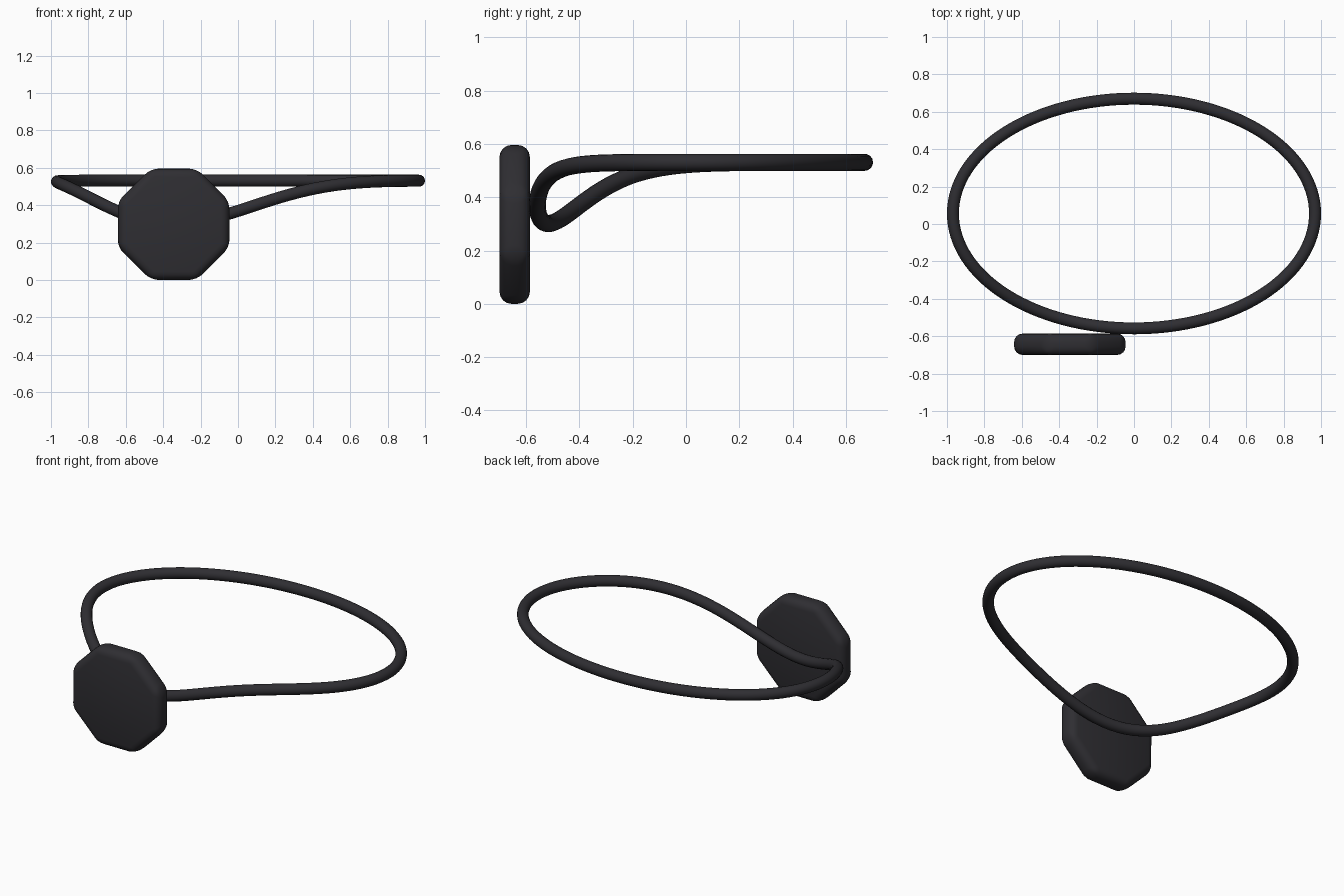
import bpy
from math import sin, cos, pi, radians, exp

if "Cube" in bpy.data.objects:
    bpy.data.objects.remove(bpy.data.objects["Cube"])

dark = bpy.data.materials.new("dark_finish")
dark.diffuse_color = (0.028, 0.027, 0.032, 1)
dark.use_nodes = True
dark.node_tree.nodes["Principled BSDF"].inputs["Base Color"].default_value = dark.diffuse_color


def finish(obj, name, angle):
    obj.name = name
    obj.data.materials.clear()
    obj.data.materials.append(dark)
    bpy.ops.object.select_all(action='DESELECT')
    obj.select_set(True)
    bpy.context.view_layer.objects.active = obj
    bpy.ops.object.shade_smooth_by_angle(angle=radians(angle))


# Band: oval loop that sags where the pendant hangs
COUNT = 128
curve = bpy.data.curves.new("band", 'CURVE')
curve.dimensions = '3D'
curve.bevel_depth = 0.032
curve.bevel_resolution = 6
path = curve.splines.new('POLY')
path.points.add(COUNT - 1)
for i, p in enumerate(path.points):
    a = 360 * i / COUNT
    off = (a - 249 + 180) % 360 - 180
    sag = 0.23 * exp(-0.5 * (off / 25) ** 2)
    t = radians(a)
    p.co = (0.968 * cos(t), 0.056 + 0.614 * sin(t), 0.531 - sag, 1)
path.use_cyclic_u = True
band = bpy.data.objects.new("band", curve)
bpy.context.collection.objects.link(band)
bpy.context.view_layer.objects.active = band
band.select_set(True)
bpy.ops.object.convert(target='MESH')
finish(bpy.context.object, "band", 60)

# Pendant: octagonal plate with rounded edges
bpy.ops.mesh.primitive_cylinder_add(
    vertices=8, radius=0.298 / cos(pi / 8), depth=0.114)
pendant = bpy.context.object
pendant.rotation_euler = (0, 0, pi / 8)
bpy.ops.object.transform_apply(location=False, rotation=True, scale=False)
pendant.rotation_euler = (pi / 2, 0, 0)
pendant.location = (-0.343, -0.643, 0.298)
bpy.ops.object.transform_apply(location=True, rotation=True, scale=False)
bevel = pendant.modifiers.new("rounded_edges", 'BEVEL')
bevel.width = 0.045
bevel.segments = 4
bevel.limit_method = 'ANGLE'
bevel.angle_limit = radians(30)
bpy.ops.object.modifier_apply(modifier=bevel.name)
# Octagon sides must remain flat-sided, so keep only soft edges smooth
finish(pendant, "pendant", 30)

# Rest the pendant exactly on z = 0
low = min(v.co.z for v in pendant.data.vertices)
for v in pendant.data.vertices:
    v.co.z -= low
